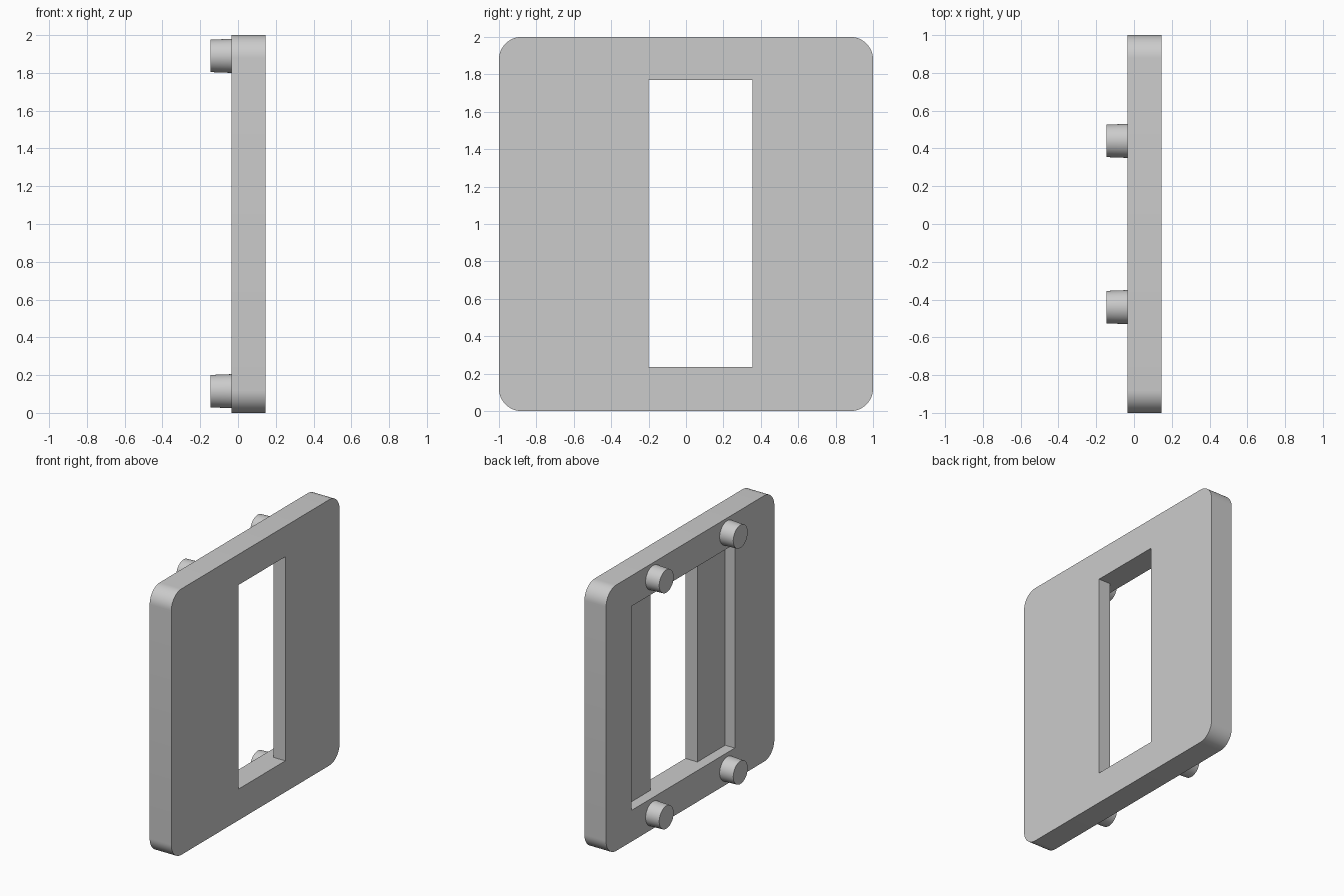
import bpy
import bmesh
from math import cos, sin, pi, radians
from mathutils import Matrix, Vector

cube = bpy.data.objects.get("Cube")
if cube:
    bpy.data.objects.remove(cube, do_unlink=True)

BACK, LEDGE, FACE = -0.035, 0.045, 0.145   # plate depths along x
PEG_TIP = -0.145
CORNER = 0.12

grey = bpy.data.materials.new("plain grey")
grey.use_nodes = True
grey.diffuse_color = (0.6, 0.6, 0.6, 1)
grey.node_tree.nodes["Principled BSDF"].inputs["Base Color"].default_value = (0.6, 0.6, 0.6, 1)


def add_object(name, bm):
    bmesh.ops.recalc_face_normals(bm, faces=bm.faces)
    mesh = bpy.data.meshes.new(name)
    bm.to_mesh(mesh)
    bm.free()
    mesh.materials.append(grey)
    obj = bpy.data.objects.new(name, mesh)
    bpy.context.collection.objects.link(obj)
    return obj


def prism(name, outline, offset):
    """Extrude a closed outline along the offset."""
    bm = bmesh.new()
    face = bm.faces.new([bm.verts.new(p) for p in outline])
    top = bmesh.ops.extrude_face_region(bm, geom=[face])["geom"]
    verts = [v for v in top if isinstance(v, bmesh.types.BMVert)]
    bmesh.ops.translate(bm, verts=verts, vec=Vector(offset))
    return add_object(name, bm)


def smooth(obj):
    bpy.ops.object.select_all(action="DESELECT")
    bpy.context.view_layer.objects.active = obj
    obj.select_set(True)
    bpy.ops.object.shade_smooth_by_angle(angle=radians(30))


# Square plate with rounded corners
outline = []
steps = 12
for quarter, (sy, sz) in enumerate([(1, 1), (-1, 1), (-1, -1), (1, -1)]):
    for i in range(steps + 1):
        a = (quarter + i / steps) * pi / 2
        outline.append((BACK,
                        sy * (1 - CORNER) + CORNER * cos(a),
                        1 + sz * (1 - CORNER) + CORNER * sin(a)))
plate = prism("plate", outline, (FACE - BACK, 0, 0))

# Stepped opening: wide recess at the rear, narrow window through the face
step = [(BACK - 0.1, -0.53), (LEDGE, -0.53), (LEDGE, -0.2), (FACE + 0.1, -0.2),
        (FACE + 0.1, 0.355), (LEDGE, 0.355), (LEDGE, 0.7), (BACK - 0.1, 0.7)]
cutter = prism("opening_cutter", [(x, y, 0.235) for x, y in step], (0, 0, 1.535))
cutter.hide_render = True

cut = plate.modifiers.new("opening", "BOOLEAN")
cut.operation = "DIFFERENCE"
cut.solver = "EXACT"
cut.object = cutter
bpy.context.view_layer.objects.active = plate
bpy.ops.object.modifier_apply(modifier=cut.name)
bpy.data.objects.remove(cutter, do_unlink=True)
smooth(plate)

# Four slightly tapered round pegs on the rear
for side, y in (("left", -0.44), ("right", 0.44)):
    for level, z in (("lower", 0.115), ("upper", 1.89)):
        bm = bmesh.new()
        bmesh.ops.create_cone(
            bm, cap_ends=True, segments=40, radius1=0.086, radius2=0.09,
            depth=BACK - PEG_TIP,
            matrix=Matrix.Translation(((BACK + PEG_TIP) / 2, y, z))
            @ Matrix.Rotation(pi / 2, 4, "Y"))
        smooth(add_object(f"{level}_{side}_peg", bm))
